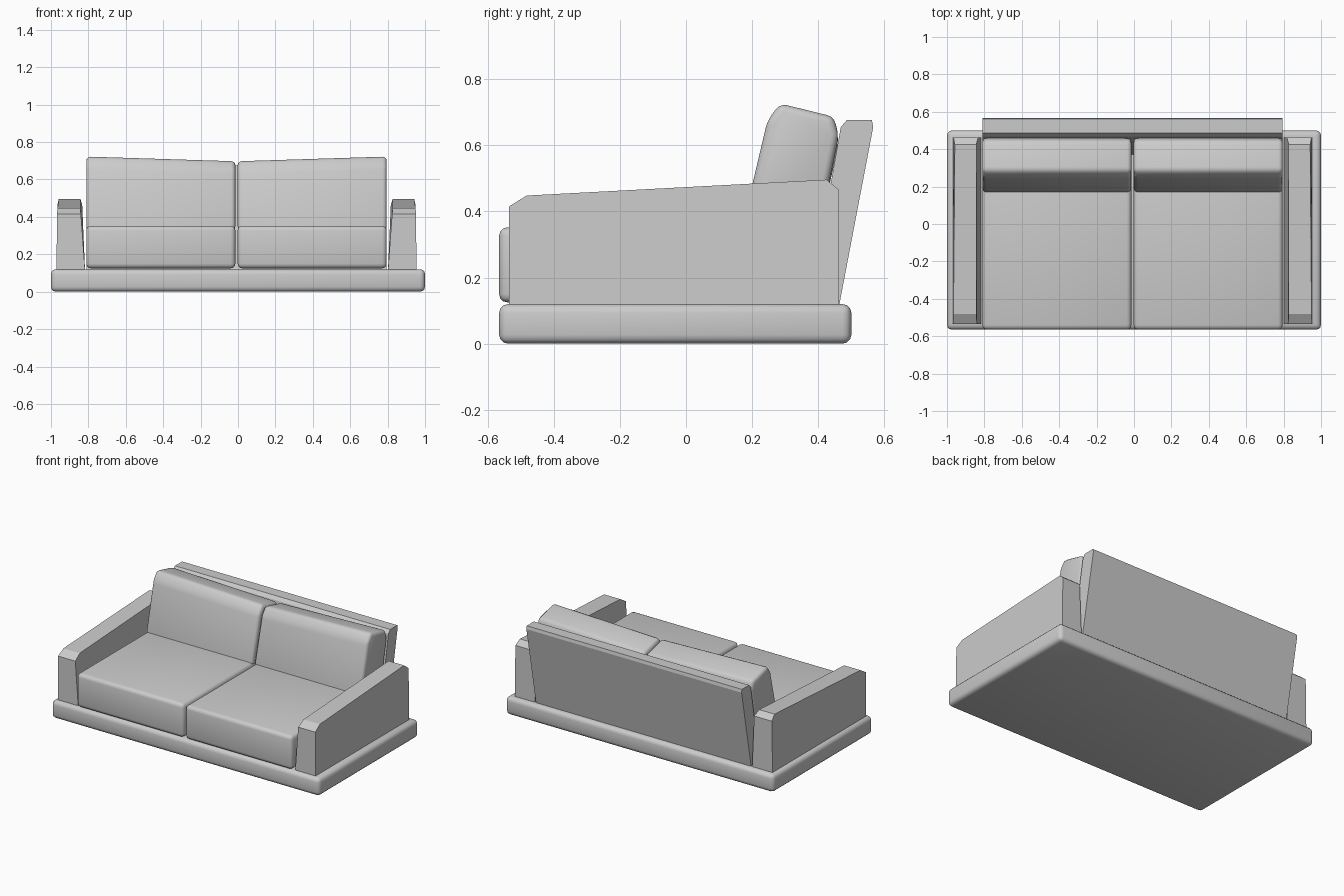
import bpy, bmesh

if "Cube" in bpy.data.objects:
    bpy.data.objects.remove(bpy.data.objects["Cube"])

CX = -0.008  # upholstery sits very slightly off the base centre


def loft(name, left, right, bevel=0.0, segments=3):
    """Solid between two matching outlines of (x, y, z) points."""
    bm = bmesh.new()
    a = [bm.verts.new(p) for p in left]
    b = [bm.verts.new(p) for p in right]
    n = len(a)
    bm.faces.new(a)
    bm.faces.new(b[::-1])
    for i in range(n):
        j = (i + 1) % n
        bm.faces.new((a[j], a[i], b[i], b[j]))
    bmesh.ops.recalc_face_normals(bm, faces=bm.faces)
    mesh = bpy.data.meshes.new(name)
    bm.to_mesh(mesh)
    bm.free()
    ob = bpy.data.objects.new(name, mesh)
    bpy.context.collection.objects.link(ob)
    if bevel:
        mod = ob.modifiers.new("Rounding", 'BEVEL')
        mod.width = bevel
        mod.segments = segments
        mod.limit_method = 'ANGLE'
        mod.angle_limit = 0.35
        bpy.context.view_layer.objects.active = ob
        ob.select_set(True)
        bpy.ops.object.modifier_apply(modifier=mod.name)
        bpy.ops.object.shade_smooth_by_angle(angle=0.6)
        ob.select_set(False)
    return ob


def extrude(name, profile, x0, x1, **kw):
    return loft(name, [(x0, y, z) for y, z in profile],
                [(x1, y, z) for y, z in profile], **kw)


# Base plinth with rounded edges
extrude("base", [(-0.565, 0), (0.5, 0), (0.5, 0.12), (-0.565, 0.12)],
        -1, 1, bevel=0.027)

# Leaning back panel with chamfered top
extrude("back_panel", [(0.372, 0.115), (0.463, 0.115), (0.566, 0.655),
                       (0.562, 0.676), (0.486, 0.676), (0.468, 0.655)],
        CX - 0.803, CX + 0.803)

# Arm profile: y, z, inner x, outer x
ARM = [(-0.535, 0.115, 0.81, 0.962), (0.463, 0.115, 0.81, 0.962),
       (0.463, 0.465, 0.825, 0.957), (0.425, 0.496, 0.835, 0.95),
       (-0.482, 0.448, 0.835, 0.957), (-0.535, 0.415, 0.832, 0.96)]

# Seat and back cushion outlines
SEAT = [(-0.565, 0.125), (0.4, 0.125), (0.4, 0.352), (-0.565, 0.352)]
CUSHION = [(0.165, 0.33), (0.4, 0.33), (0.462, 0.63), (0.447, 0.687),
           (0.284, 0.727), (0.246, 0.675)]

for side, s in (("left", -1), ("right", 1)):
    loft(side + "_arm", [(CX + s * i, y, z) for y, z, i, o in ARM],
         [(CX + s * o, y, z) for y, z, i, o in ARM])
    extrude(side + "_seat_cushion", SEAT, CX + s * 0.006, CX + s * 0.803,
            bevel=0.025)
    # The back cushions drop slightly toward the middle
    inner = [(CX + s * 0.006, y, z - (0.025 if z > 0.5 else 0))
             for y, z in CUSHION]
    outer = [(CX + s * 0.803, y, z) for y, z in CUSHION]
    loft(side + "_back_cushion", inner, outer, bevel=0.022)
